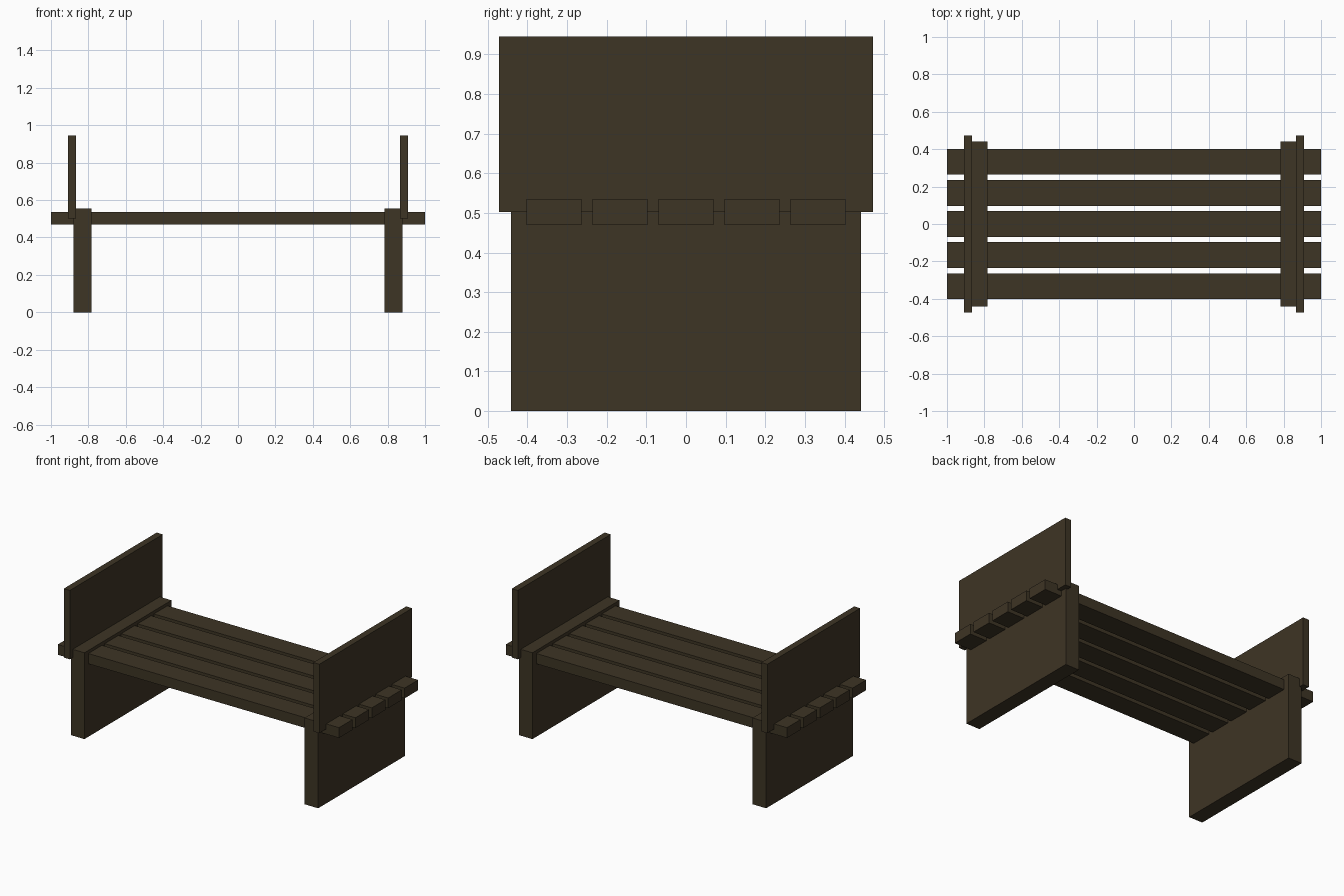
import bpy

if "Cube" in bpy.data.objects:
    bpy.data.objects.remove(bpy.data.objects["Cube"])

wood = bpy.data.materials.new("dark_brown_wood")
wood.diffuse_color = (0.048, 0.035, 0.018, 1)
wood.use_nodes = True
wood.node_tree.nodes["Principled BSDF"].inputs["Base Color"].default_value = wood.diffuse_color


def box(name, lo, hi):
    """Axis-aligned box between two corners."""
    bpy.ops.mesh.primitive_cube_add(size=1, location=[(a + b) / 2 for a, b in zip(lo, hi)])
    ob = bpy.context.object
    ob.name = name
    ob.scale = [b - a for a, b in zip(lo, hi)]
    bpy.ops.object.transform_apply(location=False, rotation=False, scale=True)
    ob.data.materials.append(wood)
    return ob


# Seat slats running the full length
for i in range(5):
    y = (i - 2) * 0.1665
    box(f"seat_slat_{i + 1}", (-1, y - 0.069, 0.469), (1, y + 0.069, 0.535))

# Slab legs and end panels, mirrored left and right
for side, s in (("left", -1), ("right", 1)):
    xs = sorted((s * 0.783, s * 0.88))
    box(f"{side}_leg", (xs[0], -0.442, 0), (xs[1], 0.442, 0.555))
    xs = sorted((s * 0.866, s * 0.909))
    box(f"{side}_end_panel", (xs[0], -0.472, 0.502), (xs[1], 0.472, 0.945))
